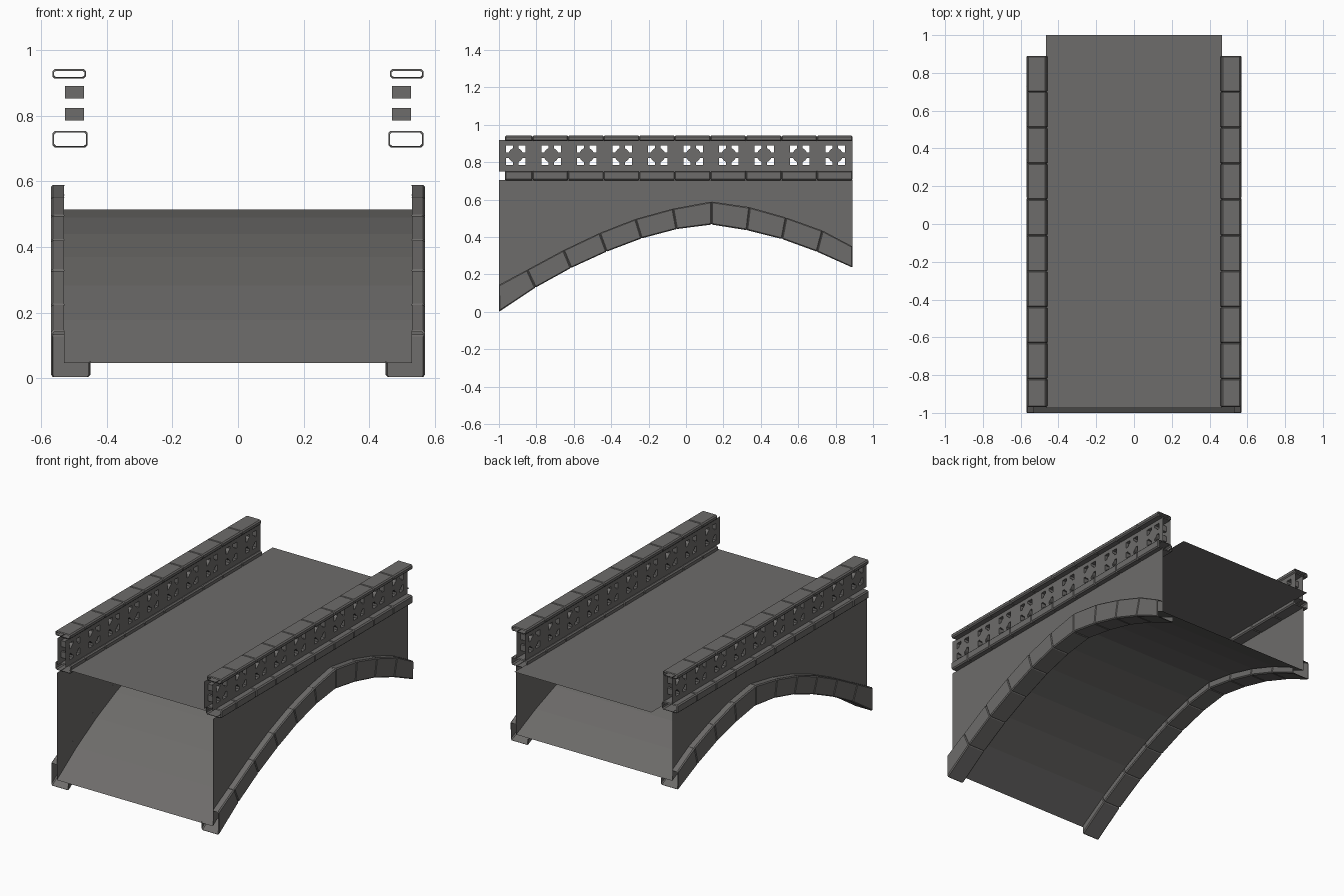
import bpy, bmesh
from mathutils import Vector

if "Cube" in bpy.data.objects:
    bpy.data.objects.remove(bpy.data.objects["Cube"])

stone = bpy.data.materials.new("grey stone")
stone.diffuse_color = (0.155, 0.15, 0.145, 1)
stone.use_nodes = True
stone.node_tree.nodes["Principled BSDF"].inputs["Base Color"].default_value = stone.diffuse_color


def finish(name, bm, mirror=True, recalc=True):
    """Turn a bmesh into an object, mirrored over x = 0 when asked."""
    if recalc:
        bmesh.ops.recalc_face_normals(bm, faces=bm.faces[:])
    me = bpy.data.meshes.new(name)
    bm.to_mesh(me)
    bm.free()
    me.materials.append(stone)
    ob = bpy.data.objects.new(name, me)
    bpy.context.collection.objects.link(ob)
    if mirror:
        m = ob.modifiers.new("mirror", 'MIRROR')
        m.use_mirror_merge = False
    return ob


def loft(bm, rings, closed):
    """Skin a list of point rings; the ends stay open."""
    vs = [[bm.verts.new(p) for p in r] for r in rings]
    n = len(rings[0])
    for a, b in zip(vs, vs[1:]):
        for i in range(n if closed else n - 1):
            j = (i + 1) % n
            bm.faces.new((a[i], a[j], b[j], b[i]))


def inset(profile, cx, cy, fx, fy):
    return [(cx + (x - cx) * fx, cy + (y - cy) * fy) for x, y in profile]


# Arch line: lower and upper ends of each stone joint, in (y, z)
low = [(-1, 0), (-.805, .13), (-.615, .235), (-.425, .322), (-.238, .393), (-.05, .443),
       (.137, .467), (.325, .437), (.513, .39), (.7, .322), (.89, .237)]
high = [(-1, .145), (-.85, .225), (-.655, .33), (-.462, .422), (-.27, .497), (-.07, .552),
        (.137, .59), (.34, .56), (.535, .505), (.73, .435), (.89, .35)]
soffit = [(y, z + .047) for y, z in low]
WALL_X, WALL_TOP = .53, .705

# Deck
bm = bmesh.new()
bm.faces.new([bm.verts.new(p) for p in
              ((-.465, -.975, .728), (.465, -.975, .728), (.465, 1, .728), (-.465, 1, .728))])
finish("deck", bm, mirror=False, recalc=False)

# Arch underside, facing down
bm = bmesh.new()
loft(bm, [[(-WALL_X, y, z), (WALL_X, y, z)] for y, z in soffit], False)
for f in bm.faces:
    f.normal_update()
    if f.normal.z > 0:
        f.normal_flip()
finish("arch_underside", bm, mirror=False, recalc=False)

# Side walls, facing outward
bm = bmesh.new()
loft(bm, [[(WALL_X, y, z), (WALL_X, y, WALL_TOP)] for y, z in soffit], False)
for f in bm.faces:
    f.normal_update()
    if f.normal.x < 0:
        f.normal_flip()
finish("side_wall", bm, recalc=False)

# Arch stones: hooked shell profile in (x, fraction of stone height)
hook = [(.53, 1), (.564, 1), (.57, .95), (.57, .05), (.564, 0), (.456, 0), (.45, .05), (.45, .33)]
hook_small = inset(hook, .51, .5, .93, .94)
bm = bmesh.new()
for i in range(len(low) - 1):
    rings = []
    for t, prof in ((0, hook_small), (.025, hook), (.975, hook), (1, hook_small)):
        a = Vector(low[i]).lerp(Vector(low[i + 1]), t)
        b = Vector(high[i]).lerp(Vector(high[i + 1]), t)
        rings.append([(x, *a.lerp(b, s)) for x, s in prof])
    loft(bm, rings, False)
finish("arch_stones", bm)


# Parapet courses: hollow chamfered blocks laid end to end
def course(name, x0, x1, z0, z1, c):
    ring = [(x0 + c, z0), (x1 - c, z0), (x1, z0 + c), (x1, z1 - c),
            (x1 - c, z1), (x0 + c, z1), (x0, z1 - c), (x0, z0 + c)]
    cx, cz = (x0 + x1) / 2, (z0 + z1) / 2
    small = inset(ring, cx, cz, 1 - .01 / (x1 - x0), 1 - .01 / (z1 - z0))
    bm = bmesh.new()
    for k in range(10):
        y1 = .89 - .19 * k
        y0 = max(y1 - .19, -.968)
        loft(bm, [[(x, y, z) for x, z in r] for y, r in
                  ((y0, small), (y0 + .005, ring), (y1 - .005, ring), (y1, small))], True)
    finish(name, bm)


course("parapet_base", .458, .565, .703, .754, .007)
course("parapet_cap", .463, .566, .913, .942, .007)

# Pierced parapet panel: two skins joined by the cut openings
XI, XO, ZC = .47, .527, .838
corner = [(.015, .052), (.052, .052), (.052, .015), (.037, .015), (.028, .028), (.015, .037)]
loops = [[(-1, .752), (.89, .752), (.89, .918), (-1, .918)]]
for k in range(10):
    yc = -.911 + .19 * k
    for sy in (-1, 1):
        for sz in (-1, 1):
            loops.append([(yc + sy * y, ZC + sz * z) for y, z in corner])
bm = bmesh.new()
skins = []
for x in (XI, XO):
    edges, rings = [], []
    for lp in loops:
        vs = [bm.verts.new((x, y, z)) for y, z in lp]
        rings.append(vs)
        edges += [bm.edges.new((vs[i], vs[i - 1])) for i in range(len(vs))]
    bmesh.ops.triangle_fill(bm, use_beauty=True, use_dissolve=False, edges=edges,
                            normal=(1, 0, 0))
    skins.append(rings)
for a, b in zip(skins[0][1:], skins[1][1:]):
    for i in range(len(a)):
        bm.faces.new((a[i - 1], a[i], b[i], b[i - 1]))
finish("parapet_panel", bm)
